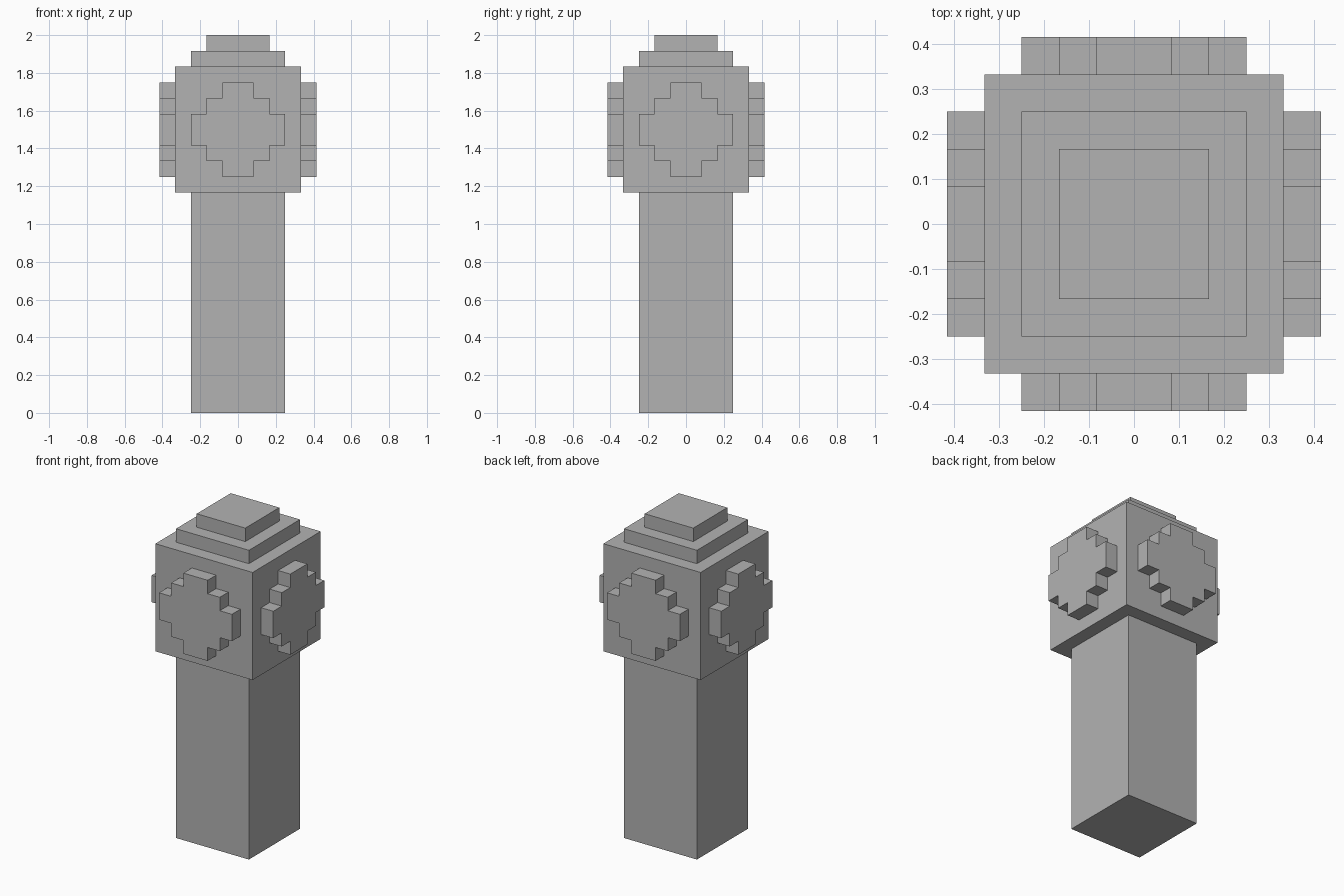
import bpy
import bmesh
from math import pi
from mathutils import Matrix, Vector

U = 1 / 12  # one block unit

cube = bpy.data.objects.get("Cube")
if cube:
    bpy.data.objects.remove(cube, do_unlink=True)

grey = bpy.data.materials.new("stone_grey")
grey.use_nodes = True
colour = (0.448, 0.448, 0.448, 1)
grey.diffuse_color = colour
grey.node_tree.nodes["Principled BSDF"].inputs["Base Color"].default_value = colour


def add_object(name, bm):
    bmesh.ops.recalc_face_normals(bm, faces=bm.faces)
    mesh = bpy.data.meshes.new(name)
    bm.to_mesh(mesh)
    bm.free()
    mesh.materials.append(grey)
    obj = bpy.data.objects.new(name, mesh)
    bpy.context.collection.objects.link(obj)
    return obj


def square_block(name, width, bottom, top):
    bm = bmesh.new()
    bmesh.ops.create_cube(bm, size=1)
    bmesh.ops.scale(bm, verts=bm.verts, vec=Vector((width, width, top - bottom)) * U)
    bmesh.ops.translate(bm, verts=bm.verts, vec=(0, 0, (bottom + top) / 2 * U))
    return add_object(name, bm)


def medallion(name, angle):
    # Stepped round outline: one quarter turned about the centre four times
    quarter = [(3, 1), (2, 1), (2, 2), (1, 2), (1, 3)]
    outline = []
    for _ in range(4):
        outline += quarter[:]
        # quarter is symmetric, so its turned copy follows on directly
        quarter = [(-b, a) for a, b in quarter]
    bm = bmesh.new()
    verts = [bm.verts.new((x * U, -4 * U, (18 + z) * U)) for x, z in outline]
    face = bm.faces.new(verts)
    result = bmesh.ops.extrude_face_region(bm, geom=[face], use_keep_orig=True)
    moved = [v for v in result["geom"] if isinstance(v, bmesh.types.BMVert)]
    bmesh.ops.translate(bm, verts=moved, vec=(0, -U, 0))
    bmesh.ops.rotate(bm, verts=bm.verts, cent=(0, 0, 0), matrix=Matrix.Rotation(angle, 3, "Z"))
    return add_object(name, bm)


# Post, head and stepped cap
square_block("post", 6, 0, 14)
square_block("head", 8, 14, 22)
square_block("lower_cap", 6, 22, 23)
square_block("upper_cap", 4, 23, 24)

# One raised medallion on each side of the head
for i, side in enumerate(("front", "left", "back", "right")):
    medallion(side + "_medallion", i * pi / 2)
